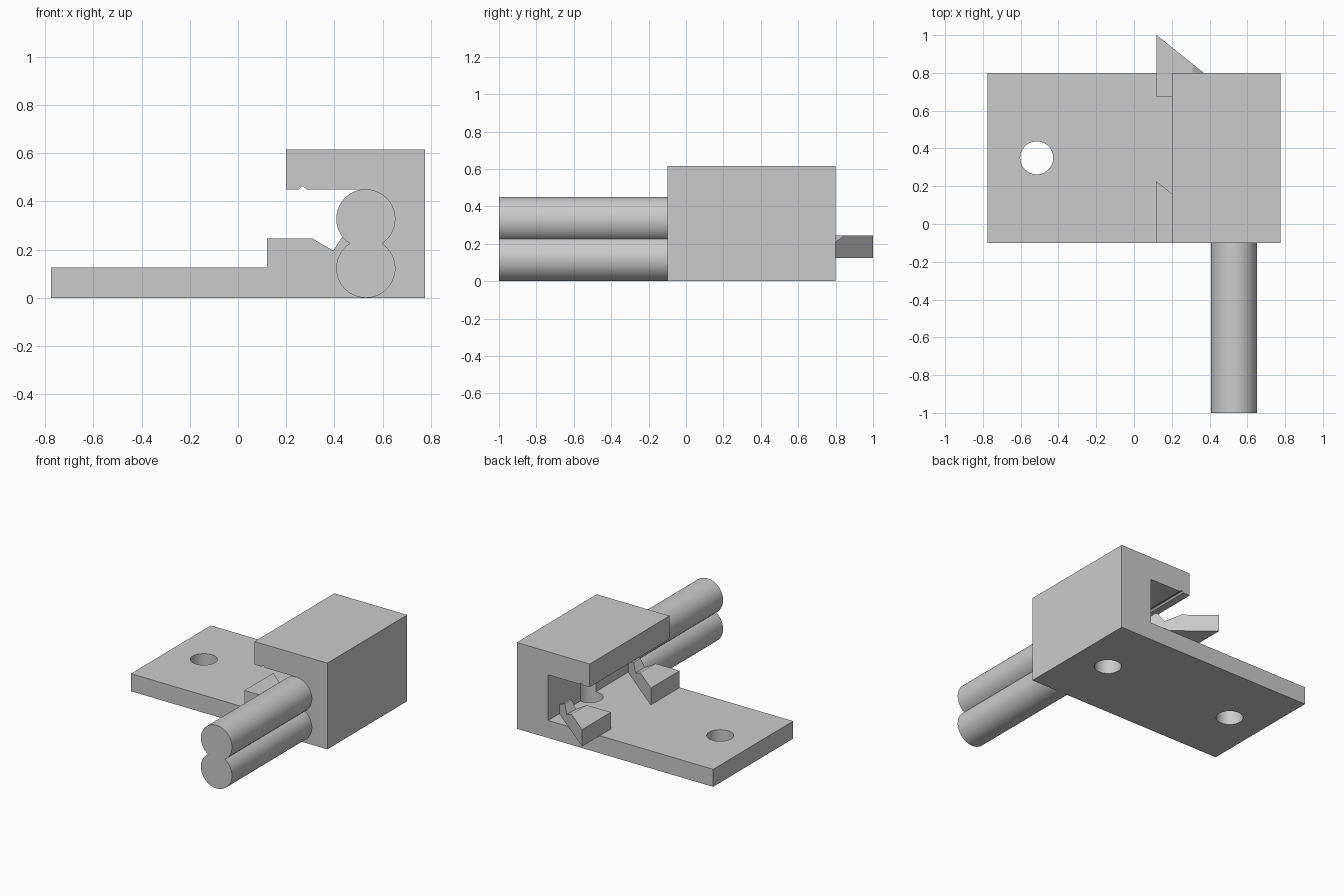
import bpy, bmesh
from math import acos, cos, sin, pi
from mathutils import Vector

if "Cube" in bpy.data.objects:
    bpy.data.objects.remove(bpy.data.objects["Cube"])

grey = bpy.data.materials.new("light_grey")
grey.use_nodes = True
colour = (0.6, 0.6, 0.6, 1)
grey.diffuse_color = colour
grey.node_tree.nodes["Principled BSDF"].inputs["Base Color"].default_value = colour


def extrude(name, profile, y0, y1, cut=None):
    """Extrude an (x, z) profile along y; cut = (point, normal) trims the outer side."""
    bm = bmesh.new()
    face = bm.faces.new([bm.verts.new((x, y0, z)) for x, z in profile])
    ext = bmesh.ops.extrude_face_region(bm, geom=[face])["geom"]
    verts = [v for v in ext if isinstance(v, bmesh.types.BMVert)]
    bmesh.ops.translate(bm, verts=verts, vec=(0, y1 - y0, 0))
    if cut:
        geom = bm.verts[:] + bm.edges[:] + bm.faces[:]
        bmesh.ops.bisect_plane(bm, geom=geom, dist=1e-5, plane_co=cut[0],
                               plane_no=cut[1], clear_outer=True)
        rim = [e for e in bm.edges if e.is_boundary]
        bmesh.ops.edgeloop_fill(bm, edges=rim)
    bmesh.ops.recalc_face_normals(bm, faces=bm.faces[:])
    mesh = bpy.data.meshes.new(name)
    bm.to_mesh(mesh)
    bm.free()
    mesh.materials.append(grey)
    obj = bpy.data.objects.new(name, mesh)
    bpy.context.collection.objects.link(obj)
    return obj


def activate(obj):
    bpy.ops.object.select_all(action='DESELECT')
    obj.select_set(True)
    bpy.context.view_layer.objects.active = obj


def drill(obj, x, y, radius, top):
    """Bore a vertical hole from below the object up to the given height."""
    bpy.ops.mesh.primitive_cylinder_add(vertices=48, radius=radius, depth=top + 0.1,
                                        location=(x, y, (top - 0.1) / 2))
    cutter = bpy.context.object
    cutter.hide_render = True
    cutter.data.materials.append(grey)
    activate(obj)
    mod = obj.modifiers.new("bore", 'BOOLEAN')
    mod.operation, mod.solver, mod.object = 'DIFFERENCE', 'EXACT', cutter
    bpy.ops.object.modifier_apply(modifier=mod.name)
    bpy.data.objects.remove(cutter)


# Bracket: base plate, wall and overhanging arm with a small groove underneath
HALF, WALL = 0.775, 0.527
bracket = extrude("bracket", [
    (-HALF, 0), (HALF, 0), (HALF, 0.615), (0.2, 0.615), (0.2, 0.45),
    (0.253, 0.45), (0.262, 0.461), (0.27, 0.461), (0.285, 0.45),
    (WALL, 0.45), (WALL, 0.125), (-HALF, 0.125)], -0.1, 0.8)
drill(bracket, -0.515, 0.35, 0.0875, 0.3)
drill(bracket, 0.515, 0.35, 0.0875, 0.44)

# Wedge clips with a hooked tip
CLIP = [(0.12, 0.125), (0.525, 0.125), (0.525, 0.195), (0.47, 0.225), (0.445, 0.25),
        (0.43, 0.25), (0.395, 0.195), (0.31, 0.245), (0.12, 0.245)]
for name, y in (("front_clip", -0.1), ("back_clip", 0.675)):
    extrude(name, CLIP, y, y + 0.325,
            (Vector((0.12, y + 0.325, 0)), Vector((0.325, 0.405, 0)).normalized()))

# Twin cable: two merged round cores
R, LOW, HIGH, STEPS = 0.1225, 0.1225, 0.3275, 48
neck = acos((HIGH - LOW) / 2 / R)
outline = []
for z, middle in ((HIGH, pi / 2), (LOW, -pi / 2)):
    sweep = 2 * (pi - neck)
    for i in range(STEPS):
        a = middle - sweep / 2 + sweep * i / STEPS
        outline.append((0.53 + R * cos(a), z + R * sin(a)))
cable = extrude("twin_cable", outline, -1, -0.1)

for obj in (bracket, cable):
    activate(obj)
    bpy.ops.object.shade_smooth_by_angle(angle=pi / 6)
